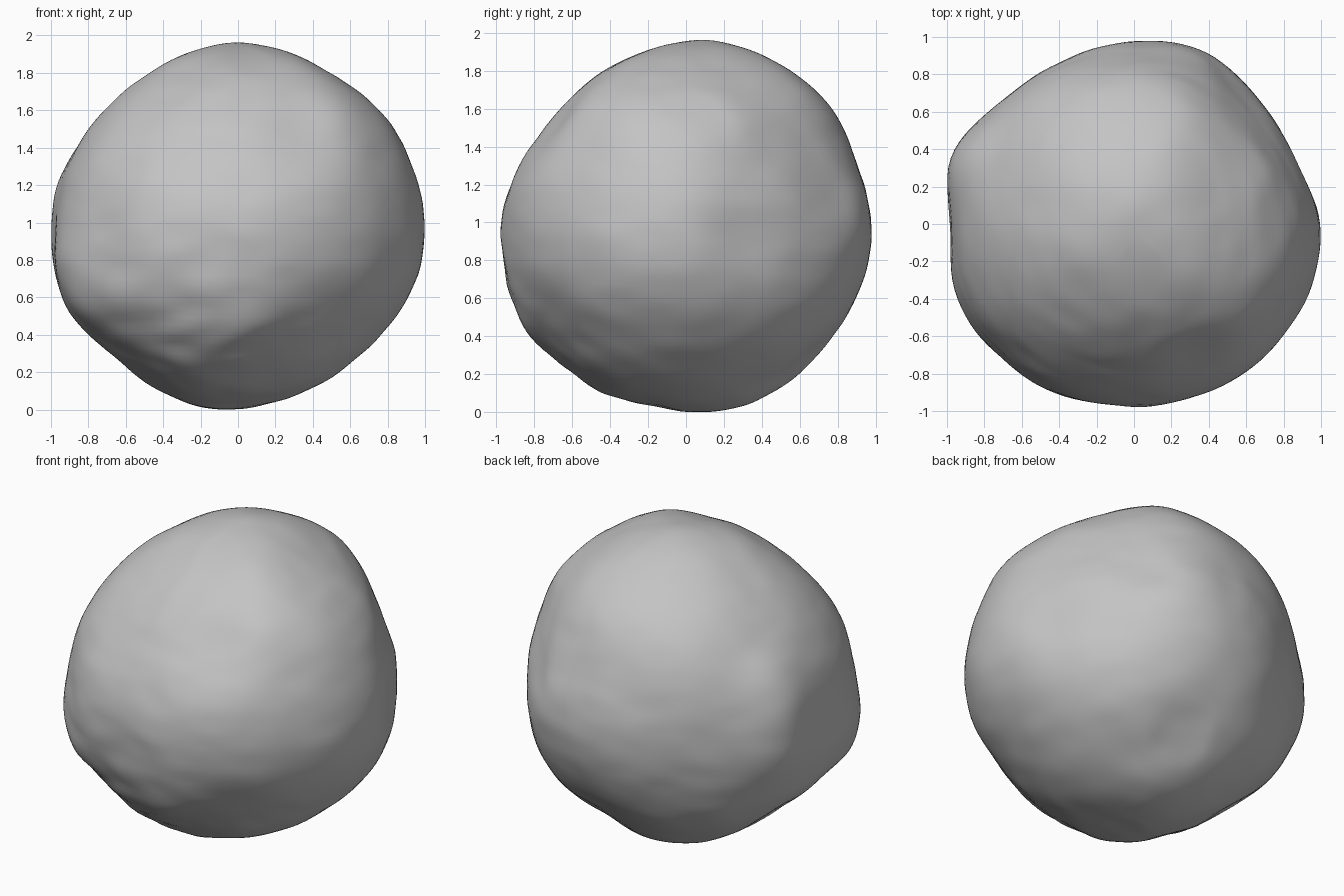
import bpy
import math
from mathutils import Vector, noise

cube = bpy.data.objects.get("Cube")
if cube:
    bpy.data.objects.remove(cube, do_unlink=True)


def outline(azimuth, elevation, radii):
    """A boulder outline: plane axes plus radii in hundredths, evenly spaced around."""
    a, e = math.radians(azimuth), math.radians(elevation)
    right = Vector((math.cos(a), math.sin(a), 0))
    toward = Vector((math.sin(a) * math.cos(e), -math.cos(a) * math.cos(e), math.sin(e)))
    return right, toward.cross(right), [r / 100 for r in radii]


# Outlines in upright, level and tilted planes
OUTLINES = [
    outline(0, 0, [100, 98, 98, 94, 97, 97, 95, 95, 98, 100, 104, 99, 97, 100, 96, 94, 95, 99]),
    outline(90, 0, [97, 95, 99, 98, 100, 94, 91, 89, 92, 97, 100, 102, 101, 95, 100, 100, 99, 98]),
    outline(0, 90, [98, 91, 93, 100, 101, 97, 95, 97, 107, 98, 101, 101, 100, 98, 98, 98, 99, 100]),
    outline(37, 28, [93, 90, 94, 98, 98, 96, 95, 96, 98, 102, 106, 101, 103, 97, 96, 95, 96, 96]),
    outline(217, 28, [99, 96, 92, 92, 94, 99, 95, 94, 92, 93, 97, 97, 93, 100, 99, 96, 100, 107]),
    outline(143, -28, [100, 98, 99, 99, 99, 95, 96, 101, 97, 99, 98, 94, 95, 98, 98, 101, 104, 102]),
]

# Raised areas: direction, height, width
LUMPS = [
    ((-0.85, -0.5, -0.38), 0.025, 0.28),   # low front lump
    ((-0.94, 0.36, 0.2), 0.015, 0.2),      # side ridge
    ((-0.94, 0.36, -0.15), 0.015, 0.2),
    ((0.3, 0.65, 0.7), 0.015, 0.25),       # upper back shoulder
]
LUMPS = [(Vector(d).normalized(), height, width) for d, height, width in LUMPS]


def smooth_sample(values, angle):
    """Periodic cubic interpolation of an outline."""
    n = len(values)
    t = (angle / math.tau) % 1 * n
    i, f = int(t), t - int(t)
    p, q, r, s = (values[(i + k) % n] for k in (-1, 0, 1, 2))
    return q + f / 2 * (r - p + f * (2 * p - 5 * q + 4 * r - s + f * (3 * (q - r) + s - p)))


def boulder_radius(d):
    """Blend the outlines nearest to a direction, never passing outside any."""
    total, weights, limit = 0.03 * 0.965, 0.03, 2.0
    for right, up, values in OUTLINES:
        u, v = d.dot(right), d.dot(up)
        size = math.hypot(u, v)
        if size < 0.1:
            continue
        r = smooth_sample(values, math.atan2(v, u))
        w = size ** 18
        total += w * r
        weights += w
        limit = min(limit, r / size + 0.01)
    return min(total / weights, limit)


def relief(d):
    """Lumps plus shallow sideways wrinkles, stronger on the low front."""
    raised = sum(h * math.exp(-((d - c).length / w) ** 2) for c, h, w in LUMPS)
    low_front = max(0, d.dot(Vector((-0.3, -0.75, -0.58)))) ** 4
    broad = noise.noise(Vector((d.x * 2.5, d.y * 2.5, d.z * 4)))
    fine = noise.noise(Vector((d.x * 5, d.y * 5, d.z * 11 + 7)))
    return raised + 0.006 * broad + (0.006 + 0.014 * low_front) * fine


# Boulder body
bpy.ops.mesh.primitive_uv_sphere_add(segments=128, ring_count=80, radius=1, location=(0, 0, 0))
boulder = bpy.context.object
boulder.name = "boulder"
verts = boulder.data.vertices
for v in verts:
    d = v.co.normalized()
    v.co = d * (boulder_radius(d) + relief(d))

# Soften the creases between blended outlines
soften = boulder.modifiers.new("soften", 'SMOOTH')
soften.factor = 0.5
soften.iterations = 5
bpy.ops.object.modifier_apply(modifier=soften.name)

# Centre the body and stand it on the ground
low = Vector([min(v.co[k] for v in verts) for k in range(3)])
high = Vector([max(v.co[k] for v in verts) for k in range(3)])
middle = (low + high) / 2
for v in verts:
    v.co -= Vector((middle.x, middle.y, low.z))
bpy.ops.object.shade_smooth()

# Plain stone colour
stone = bpy.data.materials.new("grey_stone")
stone.use_nodes = True
colour = (0.55, 0.55, 0.55, 1)
stone.diffuse_color = colour
stone.node_tree.nodes["Principled BSDF"].inputs["Base Color"].default_value = colour
boulder.data.materials.append(stone)
